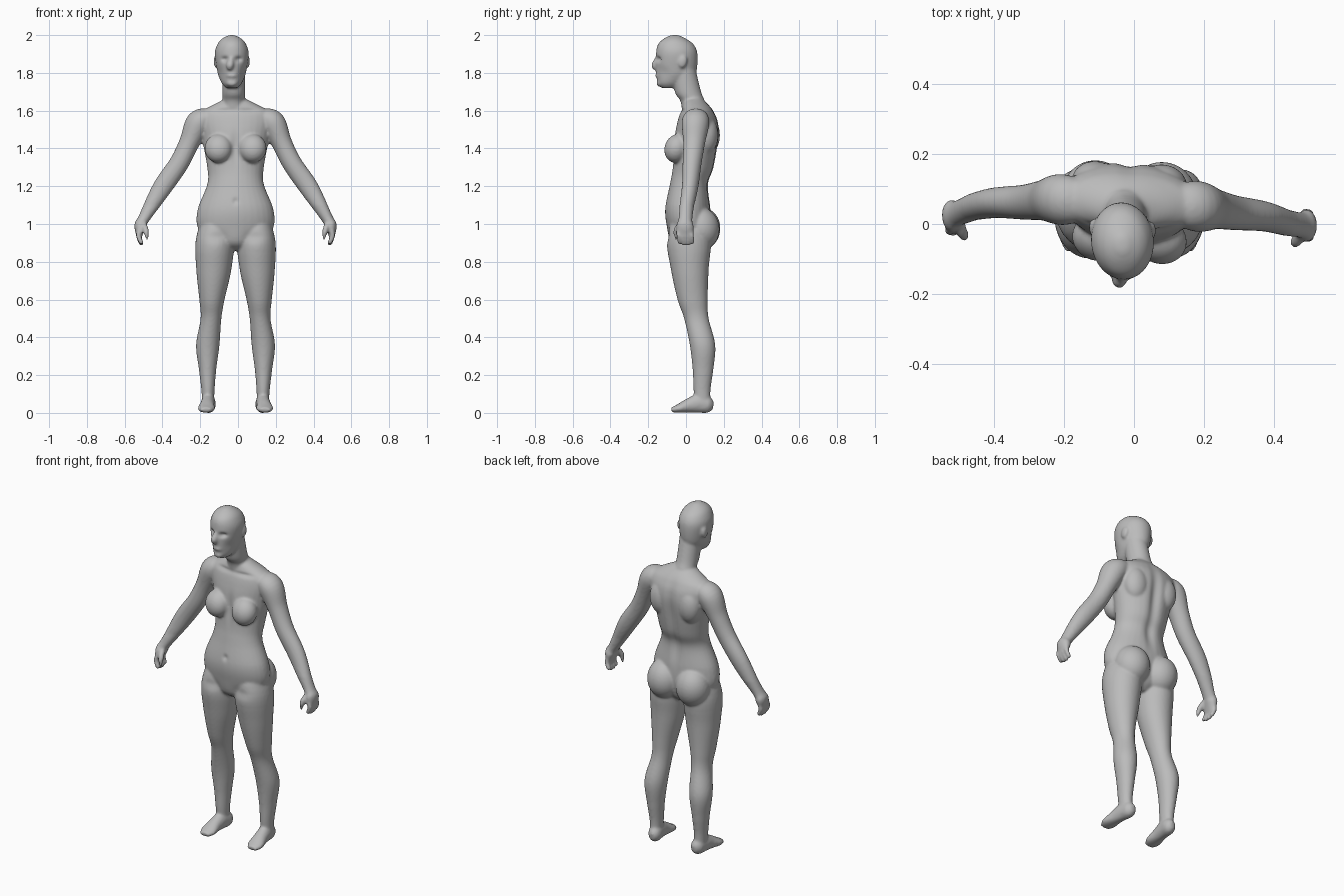
import bpy, bmesh, math
from mathutils import Vector, Matrix

cube = bpy.data.objects.get("Cube")
if cube:
    bpy.data.objects.remove(cube)

SIDES = 32
MIDLINE = -.013
HEAD = -.02
X, Y, Z = Vector((1, 0, 0)), Vector((0, 1, 0)), Vector((0, 0, 1))
bm = bmesh.new()


def catmull_rom(before, start, end, after, t):
    """Smooth value between start and end."""
    slope_in = (end - before) / 2
    slope_out = (after - start) / 2
    ease = t * t * (3 - 2 * t)
    bulge = t * (1 - t) * ((1 - t) * slope_in - t * slope_out)
    return start + (end - start) * ease + bulge


def resample(stations, steps=6):
    """Add smooth in-between rows to a short list of stations."""
    rows = [stations[0], *stations, stations[-1]]
    result = []
    for group in zip(rows, rows[1:], rows[2:], rows[3:]):
        for step in range(steps):
            result.append([catmull_rom(*values, step / steps) for values in zip(*group)])
    return result + [list(stations[-1])]


def skin(rings):
    """Join rings into one closed tube."""
    loops = [[bm.verts.new(point) for point in ring] for ring in rings]
    for low, high in zip(loops, loops[1:]):
        for i in range(SIDES):
            j = (i + 1) % SIDES
            bm.faces.new((low[i], low[j], high[j], high[i]))
    bm.faces.new(loops[0][::-1])
    bm.faces.new(loops[-1])


def ellipse(center, u, v):
    angles = [math.tau * i / SIDES for i in range(SIDES)]
    return [center + u * math.cos(angle) + v * math.sin(angle) for angle in angles]


def stack(stations, side=1):
    """Level rings: height, centre x, half width, front y, back y."""
    skin([ellipse(Vector((side * x, (front + back) / 2, z)), X * width, Y * (back - front) / 2)
          for z, x, width, front, back in resample(stations)])


def centred_stack(center, stations):
    """Level rings that share one centre x."""
    stack([(z, center, width, front, back) for z, width, front, back in stations])


def tube(stations, up=Y, side=1):
    """Rings across a path: x, y, z, half width, half size along up."""
    rows = resample(stations)
    points = [Vector((side * row[0], row[1], row[2])) for row in rows]
    rings = []
    for i, row in enumerate(rows):
        following = points[min(i + 1, len(points) - 1)]
        previous = points[max(i - 1, 0)]
        along = (following - previous).normalized()
        v = (up - along * up.dot(along)).normalized()
        rings.append(ellipse(points[i], v.cross(along) * row[-2], v * row[-1]))
    skin(rings)


def ball(center, radii, tilt=0):
    place = Matrix.Translation(center) @ Matrix.Rotation(tilt, 4, "X") @ Matrix.Diagonal((*radii, 1))
    bmesh.ops.create_uvsphere(bm, u_segments=SIDES, v_segments=SIDES // 2, radius=1, matrix=place)


# Torso from crotch to neck base
centred_stack(0, [
    (.86, .04, -.03, .07), (.9, .13, -.08, .11), (.98, .2, -.1, .13), (1.08, .2, -.11, .13),
    (1.21, .15, -.085, .12), (1.3, .15, -.07, .15), (1.46, .18, -.06, .175), (1.54, .2, -.045, .17),
    (1.59, .19, -.03, .15), (1.62, .14, -.02, .13), (1.65, .08, -.01, .1), (1.67, .04, .02, .08)])

# Neck
centred_stack(HEAD / 2, [
    (1.58, .07, -.02, .12), (1.65, .06, -.03, .1), (1.7, .06, -.06, .08), (1.82, .06, -.08, .05)])

# Head
centred_stack(HEAD, [
    (1.72, .03, -.13, -.05), (1.74, .05, -.15, -.01), (1.77, .065, -.155, .03), (1.81, .077, -.16, .055),
    (1.9, .09, -.16, .06), (1.95, .077, -.15, .04), (1.98, .053, -.12, 0), (2, .015, -.08, -.04)])

# Nose, lips and chin
tube([(HEAD, -.14, 1.9, .01, .01), (HEAD - .01, -.165, 1.84, .02, .02), (HEAD - .01, -.15, 1.82, .01, .01)])
ball((HEAD, -.148, 1.785), (.03, .016, .012))
ball((HEAD, -.138, 1.745), (.03, .02, .018))

leg = [(1.08, .11, .05, -.05, .08), (.92, .11, .1, -.1, .13), (.76, .115, .093, -.08, .12),
       (.6, .125, .067, -.045, .115), (.5, .13, .055, -.01, .12), (.36, .147, .062, .02, .155),
       (.23, .148, .046, .035, .145), (.12, .146, .035, .04, .13), (.02, .145, .03, .05, .13)]
foot = [(.14, .145, .04, .015, .02), (.14, .12, .043, .035, .043), (.145, .07, .05, .037, .05),
        (.15, .02, .04, .038, .04), (.155, -.04, .023, .045, .023), (.155, -.077, .015, .028, .013)]
arm = [(.14, .06, 1.57, .045, .06), (.195, .06, 1.535, .068, .073), (.245, .055, 1.43, .054, .058),
       (.3, .047, 1.32, .052, .05), (.39, .04, 1.19, .051, .043), (.485, .015, 1.03, .031, .036),
       (.505, .01, .99, .031, .046), (.51, 0, .93, .014, .038)]
thumb = [(.487, -.01, 1, .015, .015), (.475, -.04, .965, .016, .016), (.467, -.047, .915, .005, .005)]

for side in (1, -1):
    # Limbs
    stack(leg, side)
    tube(foot, Z, side)
    tube(arm, Y, side)
    tube(thumb, Y, side)
    # Fingers, slightly curled
    for finger in range(4):
        y = -.03 + .023 * finger
        tip = .905 if finger in (0, 3) else .897
        tube([(.51, y, .96, .013, .012), (.513, y, .935, .013, .012),
              (.5, y, tip, .012, .011), (.494, y, tip - .012, .005, .005)], Y, side)
    # Chest, buttocks, shoulder blades and ears
    ball((side * .09, -.043, 1.4), (.074, .066, .078), -.35)
    ball((side * .095, .082, .975), (.098, .098, .112))
    ball((side * .095, .115, 1.47), (.07, .06, .1))
    ball((HEAD + side * .083, -.015, 1.86), (.013, .024, .034), -.2)

bmesh.ops.recalc_face_normals(bm, faces=bm.faces)
mesh = bpy.data.meshes.new("body")
bm.to_mesh(mesh)
bm.free()
body = bpy.data.objects.new("body", mesh)
bpy.context.scene.collection.objects.link(body)

# Fuse the parts into one soft skin
remesh = body.modifiers.new("fuse", "REMESH")
remesh.mode = "VOXEL"
remesh.voxel_size = .007
soften = body.modifiers.new("soften", "SMOOTH")
soften.factor = .5
soften.iterations = 7
graph = bpy.context.evaluated_depsgraph_get()
fused = bpy.data.meshes.new_from_object(body.evaluated_get(graph))
body.modifiers.clear()
body.data = fused

# Spine, navel and breastbone hollows: centre, reach, push along y
hollows = [((0, .17, 1.4), (.03, .08, .16), -.018), ((0, .12, 1.2), (.03, .06, .1), -.012),
           ((0, -.1, 1.12), (.014, .04, .016), .008), ((0, -.06, 1.4), (.02, .05, .08), .01)]
# Eye sockets, cheeks, collarbones and groin
for side in (1, -1):
    hollows += [((HEAD + side * .036, -.15, 1.872), (.02, .04, .013), .017),
                ((HEAD + side * .06, -.11, 1.8), (.025, .05, .03), .01),
                ((side * .07, -.02, 1.6), (.06, .05, .012), .008),
                ((side * .1, -.1, .93), (.05, .06, .03), .008)]
for vert in fused.vertices:
    spot = vert.co.copy()
    for center, reach, push in hollows:
        distance = sum(((a - b) / r) ** 2 for a, b, r in zip(spot, center, reach))
        vert.co.y += push * math.exp(-distance)
    # Slight turn of the upper body
    turn = min(1, max(0, (spot.z - .85) * 4))
    vert.co.y -= .05 * spot.x * turn
    vert.co.x += MIDLINE

grey = (.5, .5, .5, 1)
plain_grey = bpy.data.materials.new("plain grey")
plain_grey.use_nodes = True
plain_grey.diffuse_color = grey
plain_grey.node_tree.nodes["Principled BSDF"].inputs["Base Color"].default_value = grey
fused.materials.clear()
fused.materials.append(plain_grey)
for face in fused.polygons:
    face.use_smooth = True
